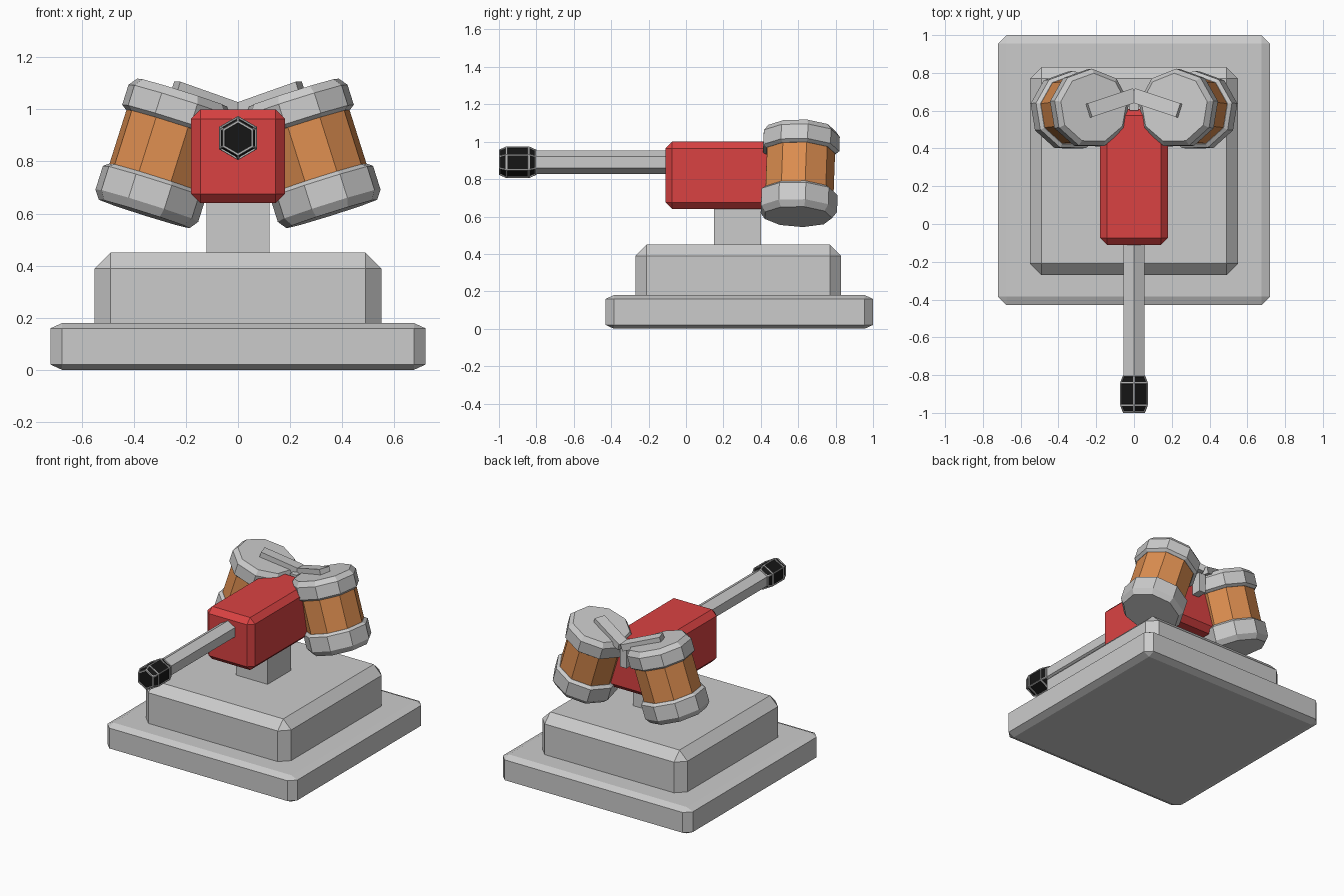
import bpy, bmesh
from math import radians, sin, cos, pi
from mathutils import Matrix, Vector

if "Cube" in bpy.data.objects:
    bpy.data.objects.remove(bpy.data.objects["Cube"])


def material(name, rgb):
    m = bpy.data.materials.new(name)
    m.diffuse_color = (*rgb, 1)
    m.use_nodes = True
    m.node_tree.nodes["Principled BSDF"].inputs["Base Color"].default_value = m.diffuse_color
    return m


RED = material("red_paint", (0.70, 0.055, 0.055))
WOOD = material("orange_wood", (0.72, 0.27, 0.08))
BLACK = material("black", (0.008, 0.008, 0.008))
GREY = material("grey", (0.5, 0.5, 0.5))


def finish(bm, name, *mats):
    bmesh.ops.recalc_face_normals(bm, faces=bm.faces)
    mesh = bpy.data.meshes.new(name)
    bm.to_mesh(mesh)
    bm.free()
    ob = bpy.data.objects.new(name, mesh)
    bpy.context.collection.objects.link(ob)
    for m in mats:
        mesh.materials.append(m)
    return ob


def box(name, lo, hi, bevel=0, flat=1, mat=None):
    """Chamfered box; flat > 1 makes the chamfer shallower in z."""
    lo, hi = Vector(lo), Vector(hi)
    size = hi - lo
    bm = bmesh.new()
    bmesh.ops.create_cube(bm, size=1)
    bmesh.ops.scale(bm, vec=(size.x, size.y, size.z * flat), verts=bm.verts)
    if bevel:
        bmesh.ops.bevel(bm, geom=bm.edges[:], offset=bevel, segments=1,
                        profile=0.5, affect='EDGES')
    bmesh.ops.scale(bm, vec=(1, 1, 1 / flat), verts=bm.verts)
    bmesh.ops.translate(bm, vec=(lo + hi) / 2, verts=bm.verts)
    return finish(bm, name, *([mat] if mat else []))


def turned(profile, sides, phase, matrix):
    """Closed faceted solid from (radius, height) rings."""
    bm = bmesh.new()
    rings = []
    for r, h in profile:
        angles = [phase + 2 * pi * i / sides for i in range(sides)]
        rings.append([bm.verts.new(matrix @ Vector((r * cos(a), r * sin(a), h)))
                      for a in angles])
    for a, b in zip(rings, rings[1:]):
        for i in range(sides):
            j = (i + 1) % sides
            bm.faces.new((a[i], a[j], b[j], b[i]))
    bm.faces.new(rings[0][::-1])
    bm.faces.new(rings[-1])
    return bm


# Stepped base and post
box("base_plate", (-0.72, -0.43, 0), (0.72, 1.0, 0.18), 0.045, 2.2)
box("base_step", (-0.55, -0.27, 0.10), (0.55, 0.83, 0.45), 0.06)
box("post", (-0.12, 0.15, 0.42), (0.12, 0.40, 0.70))

# Red body
box("body", (-0.18, -0.11, 0.64), (0.18, 0.61, 1.0), 0.036, mat=RED)

# Hexagonal barrel and caged muzzle pointing to the front
forward = Matrix.Translation((0, 0, 0.89)) @ Matrix.Rotation(radians(90), 4, 'X')
finish(turned([(0.0635, 0.05), (0.0635, 0.81)], 6, pi / 2, forward), "barrel")
bm = turned([(0.067, 0.80), (0.085, 0.84), (0.085, 0.96), (0.067, 1.0)],
            6, pi / 2, forward)
bmesh.ops.recalc_face_normals(bm, faces=bm.faces)
panels = bm.faces[:]
bmesh.ops.inset_individual(bm, faces=panels, thickness=0.008, depth=0)
bmesh.ops.inset_individual(bm, faces=panels, thickness=0.001, depth=-0.006)
for f in panels:
    f.material_index = 1
finish(bm, "muzzle_cage", GREY, BLACK)

# Pair of tilted drums with wooden staves, metal bands and top straps
lean = (Matrix.Translation((0.287, 0.605, 0.832))
        @ Matrix.Rotation(radians(-17.5), 4, 'Y')
        @ Matrix.Rotation(radians(-2), 4, 'X'))
drum_parts = [
    ("drum_staves", [(0.188, -0.13), (0.188, 0.14)], WOOD),
    ("drum_top_band", [(0.19, 0.117), (0.21, 0.131), (0.21, 0.212), (0.185, 0.244)], None),
    ("drum_bottom_band", [(0.185, -0.244), (0.21, -0.21), (0.21, -0.115), (0.19, -0.10)], None),
]
for side, s in (("right", 1), ("left", -1)):
    mirror = Matrix.Diagonal((s, 1, 1, 1))
    for name, profile, mat in drum_parts:
        finish(turned(profile, 9, radians(11), mirror @ lean),
               f"{name}_{side}", *([mat] if mat else []))
    # Strap lying on the drum head, running to the centre
    start, end = Vector((0.24, 0.60, 1.085)), Vector((0.0, 0.68, 1.0))
    along = (end - start).normalized()
    across = Vector((0, 0, 1)).cross(along).normalized()
    up = along.cross(across)
    frame = Matrix((along, across, up)).transposed().to_4x4()
    bm = bmesh.new()
    bmesh.ops.create_cube(bm, size=1)
    bmesh.ops.scale(bm, vec=((end - start).length, 0.076, 0.045), verts=bm.verts)
    bmesh.ops.transform(bm, verts=bm.verts,
                        matrix=mirror @ Matrix.Translation((start + end) / 2) @ frame)
    finish(bm, f"drum_strap_{side}")

# Feed stem joining the straps to the back of the body
box("feed_stem", (-0.025, 0.60, 0.85), (0.025, 0.68, 1.0))
